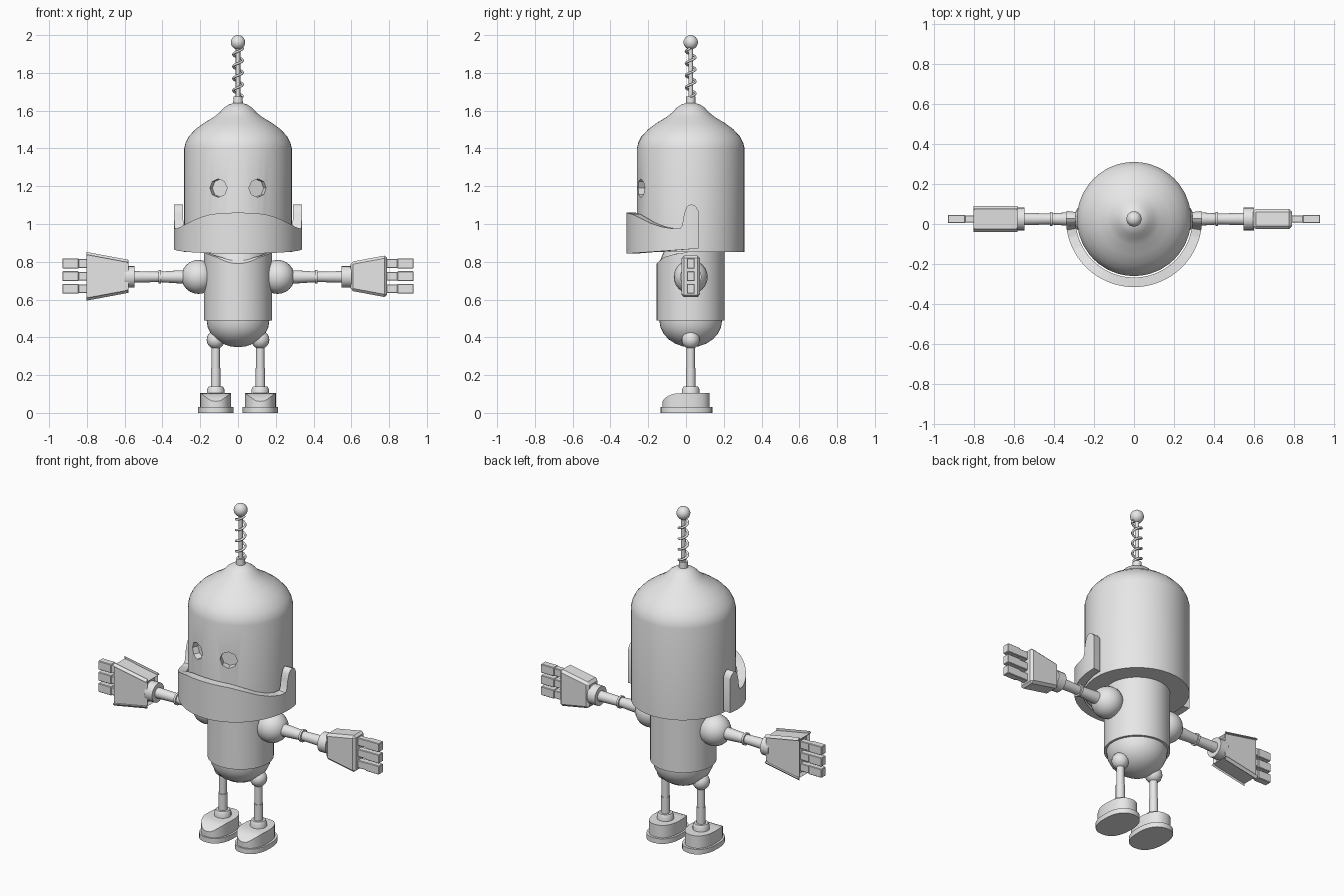
import bpy, bmesh, math
from mathutils import Matrix, Vector

if "Cube" in bpy.data.objects:
    bpy.data.objects.remove(bpy.data.objects["Cube"])

CY = 0.025  # common depth axis of the figure
grey = bpy.data.materials.new("plain_grey")
grey.diffuse_color = (0.8, 0.8, 0.8, 1)
grey.use_nodes = True
grey.node_tree.nodes["Principled BSDF"].inputs["Base Color"].default_value = grey.diffuse_color


def finish(bm, name, smooth=35):
    bmesh.ops.recalc_face_normals(bm, faces=bm.faces[:])
    me = bpy.data.meshes.new(name)
    bm.to_mesh(me)
    bm.free()
    me.materials.append(grey)
    ob = bpy.data.objects.new(name, me)
    bpy.context.collection.objects.link(ob)
    if smooth:
        me.shade_smooth()
        me.set_sharp_from_angle(angle=math.radians(smooth))
    return ob


def bridge(bm, a, b):
    n = len(a)
    for i in range(n):
        bm.faces.new((a[i], a[(i + 1) % n], b[(i + 1) % n], b[i]))


def lathe(name, profile, matrix, n=32, smooth=35):
    """Revolve (radius, height) points about local z, with flat caps."""
    bm = bmesh.new()
    rings = [[bm.verts.new((r * math.cos(math.tau * i / n), r * math.sin(math.tau * i / n), z))
              for i in range(n)] for r, z in profile]
    for a, b in zip(rings, rings[1:]):
        bridge(bm, a, b)
    bm.faces.new(rings[0])
    bm.faces.new(rings[-1])
    bm.transform(matrix)
    return finish(bm, name, smooth)


def ball(name, loc, r, n=20, rings=12):
    bm = bmesh.new()
    bmesh.ops.create_uvsphere(bm, u_segments=n, v_segments=rings, radius=r,
                              matrix=Matrix.Translation(loc))
    return finish(bm, name, 50)


def lerp(points, t):
    for (a, u), (b, v) in zip(points, points[1:]):
        if t <= b:
            return u + (v - u) * max(0, t - a) / (b - a)
    return points[-1][1]


def at(x, z=0):
    return Matrix.Translation((x, CY, z))


# Head: domed capsule with two shallow eye sockets
head = lathe("head", [(.285, .853), (.285, 1.40), (.278, 1.43), (.262, 1.462), (.225, 1.502),
                      (.18, 1.535), (.13, 1.565), (.098, 1.59), (.075, 1.615), (.05, 1.632),
                      (.025, 1.64)], at(0), 48)
for s in (-1, 1):
    d = Vector((s * .105, -.265, 0)).normalized()
    m = Matrix.Translation(Vector((0, CY, 1.19)) + d * .30) @ d.to_track_quat('Z', 'Y').to_matrix().to_4x4()
    cutter = lathe("eye_cutter", [(.049, -.055), (.049, .05)], m, 8, 0)
    mod = head.modifiers.new("eye_socket", 'BOOLEAN')
    mod.operation, mod.object, mod.solver = 'DIFFERENCE', cutter, 'EXACT'
    bpy.context.view_layer.objects.active = head
    bpy.ops.object.modifier_apply(modifier=mod.name)
    bpy.data.objects.remove(cutter)
head.data.shade_smooth()
head.data.set_sharp_from_angle(angle=math.radians(30))

# Antenna: rod, collar, coil and ball
lathe("antenna_collar", [(.026, 1.63), (.024, 1.675)], at(0), 16)
lathe("antenna_rod", [(.012, 1.64), (.012, 1.95)], at(0), 12)
ball("antenna_ball", (0, CY, 1.962), .038)
bm = bmesh.new()
prev = first = None
for k in range(81):
    t = k / 80
    a = math.tau * 4 * t
    out = Vector((math.cos(a), math.sin(a), 0))
    c = out * .025 + Vector((0, CY, 1.675 + .255 * t))
    ring = [bm.verts.new(c + out * (.007 * math.cos(q)) + Vector((0, 0, .007 * math.sin(q))))
            for q in [math.tau * j / 6 for j in range(6)]]
    if prev:
        bridge(bm, prev, ring)
    first = first or ring
    prev = ring
bm.faces.new(first)
bm.faces.new(prev)
finish(bm, "antenna_coil", 70)

# Jaw: curved band with a wavy upper edge and raised hinge tabs
top = [(-.315, 1.06), (-.285, 1.052), (-.24, 1.03), (-.19, 1.005), (-.13, .985), (-.07, .975),
       (-.025, .977), (-.018, 1.0), (-.008, 1.07), (.008, 1.095), (.028, 1.105), (.048, 1.097),
       (.058, 1.085), (.07, 1.06)]
bm = bmesh.new()
prev = None
end = math.radians(96.8)
for k in range(121):
    a = -end + 2 * end * k / 120
    y = CY - .34 * math.cos(a)
    lo, hi = lerp([(-.315, .843), (.065, .87)], y), lerp(top, y)
    ring = [bm.verts.new((r * math.sin(a), CY - r * math.cos(a), z))
            for r, z in ((.292, lo), (.34, lo), (.34, hi), (.292, hi))]
    if prev:
        bridge(bm, prev, ring)
    else:
        bm.faces.new(ring)
    prev = ring
bm.faces.new(prev)
finish(bm, "jaw")

# Torso: cylinder with a dipped front neckline, neck and rounded belly
n = 48
bm = bmesh.new()
rings = []
for r, up in ((.18, 0), (.18, 1), (.165, 1), (.165, 0)):
    ring = []
    for i in range(n):
        a = math.tau * i / n
        y = -r * math.cos(a)
        z = lerp([(-.18, .79), (-.165, .805), (-.14, .825), (-.08, .842), (0, .853)], y) if up else .49
        ring.append(bm.verts.new((r * math.sin(a), CY + y, z)))
    rings.append(ring)
for i in range(4):
    bridge(bm, rings[i], rings[(i + 1) % 4])
finish(bm, "torso")
lathe("neck", [(.165, .70), (.165, .80), (.14, .86)], at(0), 32)
lathe("belly", [(.166, .52), (.166, .49)] + [(.166 * math.cos(a), .49 - .142 * math.sin(a))
      for a in [math.radians(15 * k) for k in range(1, 6)]] + [(.008, .348)], at(0), 40)


def box(name, lo, hi, bevel=0):
    bm = bmesh.new()
    bmesh.ops.create_cube(bm, size=1)
    for v in bm.verts:
        v.co = [(a + b) / 2 + c * (b - a) for a, b, c in zip(lo, hi, v.co)]
    if bevel:
        bmesh.ops.bevel(bm, geom=bm.edges[:], offset=bevel, segments=1, affect='EDGES')
    return finish(bm, name, 0)


def foot_part(name, x, cy, rx, ry, z0, tops):
    """Rounded oblong slab whose top height follows depth."""
    bm = bmesh.new()
    rings = [[], []]
    for i in range(32):
        a = math.tau * i / 32
        c, s = math.cos(a), math.sin(a)
        px = x + rx * math.copysign(abs(c) ** .85, c)
        py = cy + ry * math.copysign(abs(s) ** .85, s)
        rings[0].append(bm.verts.new((px, py, z0)))
        rings[1].append(bm.verts.new((px, py, lerp(tops, py))))
    bridge(bm, *rings)
    bm.faces.new(rings[0])
    cap = bm.faces.new(rings[1])
    bmesh.ops.triangulate(bm, faces=[cap])
    finish(bm, name)


for s, side in ((-1, "left"), (1, "right")):
    # Arm: shoulder, upper arm, elbow ring, forearm, cuff
    along = Matrix.Translation((0, CY, .72)) @ Matrix.Rotation(s * math.pi / 2, 4, 'Y')
    ball(side + "_shoulder", (s * .21, CY, .72), .09)
    lathe(side + "_upper_arm", [(.036, .27), (.034, .32), (.028, .41)], along, 16)
    lathe(side + "_elbow", [(.036, .408), (.036, .42)], along, 16)
    lathe(side + "_forearm", [(.027, .415), (.031, .56)], along, 16)
    lathe(side + "_cuff", [(.057, .547), (.057, .60)], along, 20)
    # Hand: flared palm and three two-piece fingers
    bm = bmesh.new()
    bmesh.ops.create_cube(bm, size=2)
    for v in bm.verts:
        h = .112 if v.co.x > 0 else .076
        v.co = (s * (.692 + .097 * v.co.x), CY + .05 * v.co.y, .723 + h * v.co.z)
    bmesh.ops.bevel(bm, geom=bm.edges[:], offset=.014, segments=1, affect='EDGES')
    finish(bm, side + "_palm", 0)
    for i, z in enumerate((.657, .724, .791)):
        for part, x0, x1, h, w in (("base", .78, .845, .023, .018), ("tip", .843, .93, .026, .021)):
            xs = sorted((s * x0, s * x1))
            box(f"{side}_finger_{part}_{i + 1}", (xs[0], CY - w, z - h), (xs[1], CY + w, z + h), .003)
    # Leg: hip, thigh, shin, ankle
    x = s * .118
    ball(side + "_hip", (x, CY, .387), .048)
    lathe(side + "_thigh", [(.022, .235), (.022, .37)], at(x), 16)
    lathe(side + "_shin", [(.025, .10), (.025, .237)], at(x), 16)
    lathe(side + "_ankle", [(.046, .09), (.046, .125), (.038, .14)], at(x), 20)
    # Foot: sole and shoe
    foot_part(side + "_sole", x, .003, .094, .137, 0, [(-1, .03), (1, .03)])
    foot_part(side + "_shoe", x, 0, .082, .125, .03,
              [(-.126, .06), (-.11, .08), (-.085, .095), (-.05, .104), (.2, .104)])
